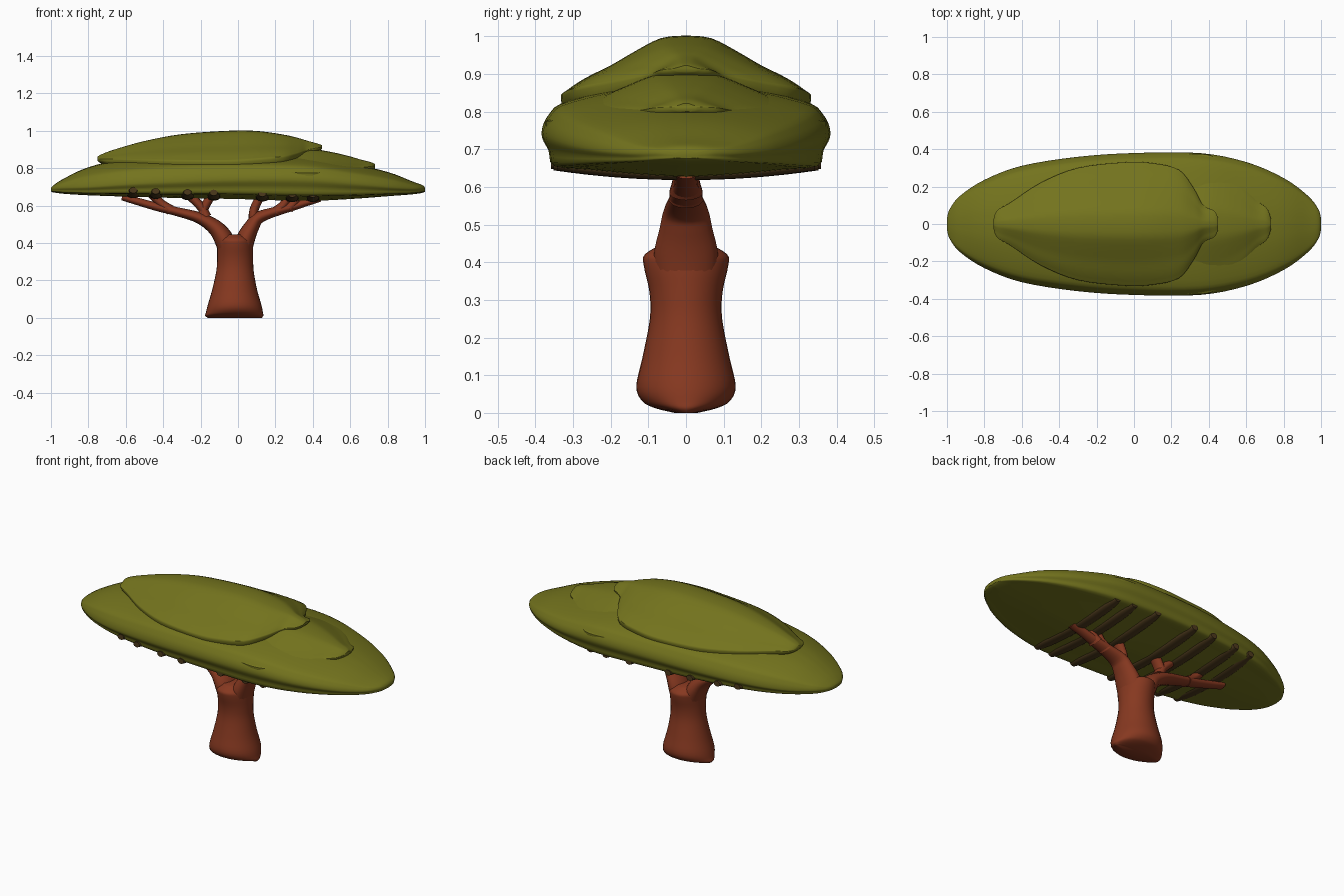
import bpy, bmesh, math
from mathutils import Vector


def material(name, rgb):
    m = bpy.data.materials.new(name)
    m.diffuse_color = (*rgb, 1)
    return m


LEAF = material("olive leaf", (0.172, 0.172, 0.0125))
BARK = material("red brown bark", (0.24, 0.04, 0.0145))
DARK = material("dark bark", (0.075, 0.042, 0.012))


def smooth_rows(rows, steps):
    """Catmull-Rom interpolation through rows of numbers."""
    rows = [Vector(r) for r in rows]
    out = []
    for i in range(len(rows) - 1):
        p0, p1 = rows[max(i - 1, 0)], rows[i]
        p2, p3 = rows[i + 1], rows[min(i + 2, len(rows) - 1)]
        for k in range(steps):
            t = k / steps
            out.append(0.5 * (2 * p1 + (p2 - p0) * t
                              + (2 * p0 - 5 * p1 + 4 * p2 - p3) * t * t
                              + (3 * p1 - p0 - 3 * p2 + p3) * t ** 3))
    return out + [rows[-1]]


def loft(name, rings, mat):
    """Skin a list of equal rings into a closed smooth solid."""
    bm = bmesh.new()
    vs = [[bm.verts.new(p) for p in ring] for ring in rings]
    n = len(rings[0])
    for a, b in zip(vs, vs[1:]):
        for i in range(n):
            j = (i + 1) % n
            bm.faces.new((a[i], a[j], b[j], b[i]))
    bm.faces.new(vs[0])
    bm.faces.new(vs[-1])
    bmesh.ops.recalc_face_normals(bm, faces=bm.faces)
    me = bpy.data.meshes.new(name)
    bm.to_mesh(me)
    bm.free()
    ob = bpy.data.objects.new(name, me)
    bpy.context.collection.objects.link(ob)
    me.materials.append(mat)
    bpy.ops.object.select_all(action='DESELECT')
    ob.select_set(True)
    bpy.context.view_layer.objects.active = ob
    bpy.ops.object.shade_smooth_by_angle(angle=math.radians(50))
    return ob


def canopy_layer(name, profile, stations):
    """Stations: x, half width, bottom z, rim z, top z."""
    half = smooth_rows(profile, 3)
    ring = half + [Vector((-p[0], p[1])) for p in reversed(half[1:-1])]
    rings = []
    for x, w, zb, zm, zt in smooth_rows(stations, 4):
        rings.append([(x, u * w, zm + v * ((zt - zm) if v > 0 else (zm - zb)))
                      for u, v in ring])
    return loft(name, rings, LEAF)


def limb(name, path, mat=BARK, sides=20, upright=False):
    """Path points: x, z, radius in the front plane, radius along y."""
    pts = smooth_rows(path, 4)
    rings = []
    for i, (x, z, r, ry) in enumerate(pts):
        a, b = pts[max(i - 1, 0)], pts[min(i + 1, len(pts) - 1)]
        d = Vector((0, 1)) if upright else Vector((b[0] - a[0], b[1] - a[1])).normalized()
        ring = []
        for k in range(sides):
            t = 2 * math.pi * k / sides
            c, s = math.cos(t) * r, math.sin(t) * ry
            ring.append((x + d.y * c, s, z - d.x * c))
        rings.append(ring)
    return loft(name, rings, mat)


# Canopy: broad lower layer, right middle layer, top layer
canopy_layer("lower_canopy",
             [(0, -1), (.35, -.93), (.7, -.82), (.92, -.74), (.955, -.4), (1, -.1),
              (.995, .15), (.95, .38), (.87, .58), (.6, .8), (.3, .95), (0, 1)],
             [(-1, .03, .675, .685, .695), (-.985, .08, .67, .69, .71),
              (-.93, .15, .663, .695, .745), (-.8, .235, .655, .70, .805),
              (-.6, .31, .648, .715, .85), (-.3, .358, .64, .73, .875),
              (0, .378, .635, .74, .88), (.35, .378, .625, .74, .87),
              (.6, .33, .635, .72, .825), (.8, .245, .65, .70, .78),
              (.93, .15, .66, .69, .73), (.985, .08, .668, .69, .71),
              (1, .03, .675, .685, .695)])
UPPER = [(0, -1), (.6, -.9), (.93, -.5), (1, 0), (.96, .12), (.81, .32),
         (.61, .52), (.41, .75), (.2, .96), (0, 1)]
canopy_layer("middle_canopy", UPPER,
             [(-.1, .2, .75, .79, .86), (.1, .34, .72, .78, .89),
              (.35, .375, .69, .765, .905), (.47, .335, .70, .77, .892),
              (.58, .23, .73, .785, .868), (.66, .125, .76, .80, .845),
              (.71, .085, .785, .808, .832), (.732, .03, .80, .812, .822)])
canopy_layer("top_canopy", UPPER,
             [(-.75, .03, .838, .85, .862), (-.73, .075, .825, .848, .874),
              (-.66, .115, .80, .845, .90), (-.5, .22, .77, .838, .945),
              (-.3, .3, .75, .832, .982), (-.05, .33, .75, .83, 1.0),
              (.1, .325, .76, .84, .999), (.24, .29, .78, .855, .98),
              (.32, .19, .83, .875, .962), (.37, .10, .865, .895, .947),
              (.43, .07, .89, .908, .93), (.45, .03, .905, .914, .922)])

# Trunk flaring at the base
limb("trunk", [(-.018, .0, .145, .03), (-.02, .012, .156, .08), (-.019, .03, .152, .115),
               (-.018, .07, .143, .132), (-.018, .15, .12, .115),
               (-.016, .25, .1, .096), (-.015, .32, .096, .097),
               (-.016, .39, .096, .112), (-.018, .42, .09, .11),
               (-.02, .445, .055, .07)], sides=32, upright=True)

# Main forks
limb("left_branch", [(-.05, .34, .05, .08), (-.075, .42, .052, .085), (-.125, .485, .042, .07),
                     (-.21, .535, .03, .058), (-.32, .566, .024, .045),
                     (-.43, .592, .022, .036), (-.53, .62, .02, .03),
                     (-.62, .645, .017, .03)])
limb("right_branch", [(.02, .34, .05, .08), (.04, .42, .05, .085), (.075, .49, .04, .07),
                      (.11, .535, .033, .06), (.19, .565, .026, .046),
                      (.28, .59, .022, .036), (.36, .615, .02, .03),
                      (.44, .638, .017, .03)])

# Side twigs reaching up into the leaves
TWIGS = [[(-.18, .52), (-.185, .575), (-.14, .66)],
         [(-.17, .54), (-.195, .59), (-.26, .655)],
         [(-.36, .575), (-.41, .61), (-.46, .66)],
         [(.085, .50), (.085, .575), (.125, .66)],
         [(.2, .565), (.245, .605), (.275, .66)],
         [(.27, .585), (.305, .62), (.325, .665)]]
for i, twig in enumerate(TWIGS):
    limb(f"twig_{i + 1}", [(x, z, r, ry) for (x, z), r, ry in
                           zip(twig, (.028, .024, .024), (.045, .036, .036))], sides=14)

# Dark bark ribs running front to back under the leaves
for i, (x, z) in enumerate([(-.56, .656), (-.44, .651), (-.27, .646), (-.13, .643),
                            (.13, .638), (.29, .634), (.4, .634)]):
    reach = .36 * math.sqrt(1 - abs(x) ** 2.5)
    rings = []
    for k in range(17):
        t = -1 + k / 8
        w = .034 * (1 - t ** 8 * .4)
        rings.append([(x + w * math.cos(a), reach * t,
                       z + .026 * t * t + .016 * math.sin(a))
                      for a in (j * math.pi / 8 for j in range(16))])
    loft(f"branch_rib_{i + 1}", rings, DARK)
